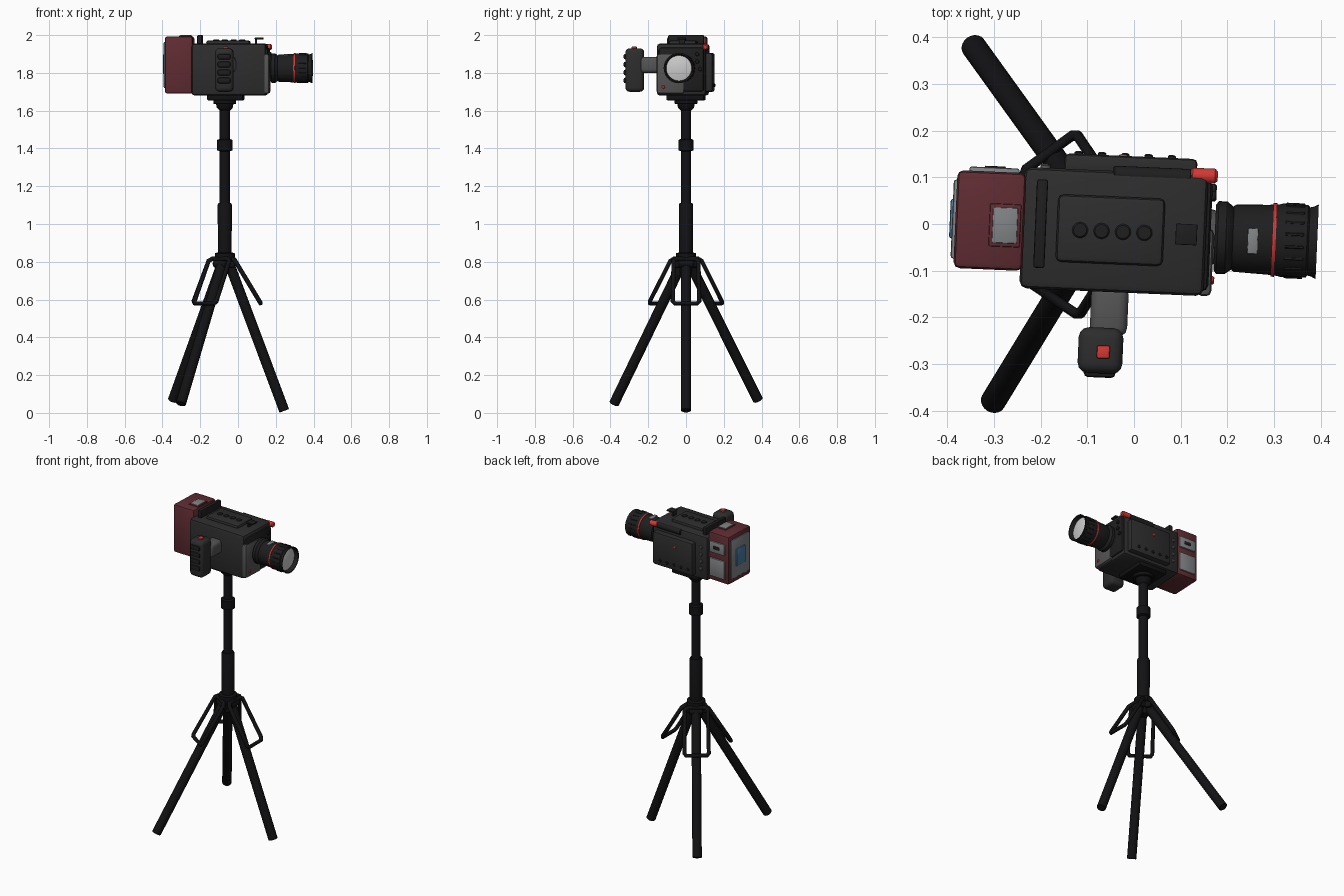
import bpy, bmesh
from math import sin, cos, pi, radians
from mathutils import Vector, Matrix

if "Cube" in bpy.data.objects:
    bpy.data.objects.remove(bpy.data.objects["Cube"])


def mat(name, r, g, b):
    m = bpy.data.materials.new(name)
    m.diffuse_color = (r, g, b, 1)
    m.use_nodes = True
    m.node_tree.nodes["Principled BSDF"].inputs["Base Color"].default_value = m.diffuse_color
    return m


BLACK = mat("tripod_black", .006, .006, .007)
DARK = mat("body_dark", .026, .026, .027)
DARKER = mat("trim_dark", .013, .013, .014)
GREY = mat("grip_grey", .09, .09, .09)
LIGHT = mat("panel_grey", .22, .23, .24)
GLASS = mat("glass", .6, .6, .6)
MAROON = mat("pack_maroon", .115, .025, .032)
RED = mat("signal_red", .65, .04, .035)
BLUE = mat("screen_blue", .07, .2, .36)

# the camera sits on the head turned slightly clockwise
PIVOT = Vector((-.07, 0, 0))
TURN = Matrix.Translation(PIVOT) @ Matrix.Rotation(radians(-2.5), 4, 'Z') @ Matrix.Translation(-PIVOT)


def finish(name, bm, m, turn=True):
    bmesh.ops.recalc_face_normals(bm, faces=bm.faces)
    me = bpy.data.meshes.new(name)
    bm.to_mesh(me)
    bm.free()
    me.materials.append(m)
    ob = bpy.data.objects.new(name, me)
    bpy.context.collection.objects.link(ob)
    if turn:
        ob.matrix_world = TURN
    bpy.ops.object.select_all(action='DESELECT')
    ob.select_set(True)
    bpy.context.view_layer.objects.active = ob
    bpy.ops.object.shade_smooth_by_angle(angle=radians(35))
    return ob


def box(name, x, y, z, m, bevel=.006, seg=2, turn=True):
    """Bevelled box from (min, max) ranges."""
    bm = bmesh.new()
    bmesh.ops.create_cube(bm, size=1)
    for v in bm.verts:
        v.co = [(a + b) / 2 + c * (b - a) for (a, b), c in zip((x, y, z), v.co)]
    if bevel:
        bmesh.ops.bevel(bm, geom=list(bm.edges), offset=bevel, segments=seg, profile=.5, affect='EDGES')
    return finish(name, bm, m, turn)


def lathe(name, origin, axis, profile, m, n=32, turn=True):
    """Revolve (distance along axis, radius) points."""
    bm = bmesh.new()
    q = Vector(axis).to_track_quat('Z', 'Y')
    rings = [[bm.verts.new(Vector(origin) + q @ Vector((r * cos(2 * pi * i / n), r * sin(2 * pi * i / n), d)))
              for i in range(n)] for d, r in profile]
    for a, b in zip(rings, rings[1:]):
        for i in range(n):
            j = (i + 1) % n
            bm.faces.new((a[i], a[j], b[j], b[i]))
    bmesh.ops.remove_doubles(bm, verts=bm.verts, dist=1e-5)
    return finish(name, bm, m, turn)


def rod(name, p, q, r, m, n=20, turn=True, c=.003):
    d = Vector(q) - Vector(p)
    L = d.length
    return lathe(name, p, d, [(0, 0), (0, r - c), (c, r), (L - c, r), (L, r - c), (L, 0)], m, n, turn)


# ---------- tripod ----------
CX = -.07
lathe("centre_column", (CX, 0, 0), (0, 0, 1),
      [(.74, 0), (.74, .03), (.805, .035), (.81, .053), (.845, .053), (.85, .036), (1.10, .038), (1.11, .034),
       (1.11, .027), (1.385, .027), (1.39, .04), (1.445, .04), (1.45, .027), (1.60, .027), (1.615, .042),
       (1.645, .048), (1.65, .0)], BLACK, turn=False)
rod("head_disc", (CX, 0, 1.635), (CX, 0, 1.665), .06, BLACK, 32, False)
box("mount_plate", (-.16, .03), (-.1, .1), (1.655, 1.69), BLACK)

feet = [(.245, 0, .011), (-.345, .382, .066), (-.303, -.382, .047)]
for i, f in enumerate(feet):
    d = Vector((f[0] - CX, f[1], 0)).normalized()
    rod(f"leg_{i + 1}", (CX + d.x * .02, d.y * .02, .80), f, .027, BLACK, turn=False)
    rod(f"leg_hinge_{i + 1}", (CX + d.x * .035 - d.y * .04, d.y * .035 + d.x * .04, .79),
        (CX + d.x * .035 + d.y * .04, d.y * .035 - d.x * .04, .79), .022, BLACK, turn=False)

# closed wire braces hanging outside each leg
for i, az in enumerate((0, 126, 236)):
    a = radians(az)
    cu = bpy.data.curves.new(f"brace_{i + 1}", 'CURVE')
    cu.dimensions = '3D'
    cu.bevel_depth = .012
    cu.bevel_resolution = 2
    sp = cu.splines.new('POLY')
    pts = [(.045, -.05, .815), (.055, -.066, .805), (.183, -.07, .592), (.19, -.06, .58),
           (.19, .06, .58), (.183, .07, .592), (.055, .066, .805), (.045, .05, .815)]
    sp.points.add(len(pts) - 1)
    for p, (r, t, z) in zip(sp.points, pts):
        p.co = (CX + r * cos(a) - t * sin(a), r * sin(a) + t * cos(a), z, 1)
    sp.use_cyclic_u = True
    cu.materials.append(BLACK)
    ob = bpy.data.objects.new(f"brace_{i + 1}", cu)
    bpy.context.collection.objects.link(ob)
    bpy.ops.object.select_all(action='DESELECT')
    ob.select_set(True)
    bpy.context.view_layer.objects.active = ob
    bpy.ops.object.convert(target='MESH')

# ---------- camera body ----------
box("camera_body", (-.24, .155), (-.145, .115), (1.68, 1.955), DARK, .016)
box("front_plate", (.14, .172), (-.145, -.0), (1.69, 1.90), GREY, .012)
box("front_bezel", (.14, .165), (-.135, .105), (1.70, 1.935), DARKER, .014)
box("side_panel", (-.155, .13), (.10, .148), (1.70, 1.905), DARK, .01)
box("top_pad", (-.165, .065), (-.085, .06), (1.945, 1.972), DARK, .012)
for i in range(4):
    x = -.115 + i * .046
    rod(f"top_button_{i + 1}", (x, -.015, 1.96), (x, -.015, 1.976), .017, DARKER)
box("top_rail", (-.212, -.188), (-.10, .09), (1.94, 2.0), DARKER, .005)
box("shoe_stem", (.092, .102), (-.03, .002), (1.94, 1.985), DARKER, .002)
box("shoe_plate", (.09, .136), (-.037, .008), (1.978, 1.987), DARKER, .002)
rod("side_bar", (-.05, .108, 1.935), (.12, .108, 1.935), .018, DARKER, c=.004)
rod("side_bar_tip", (.115, .113, 1.937), (.175, .113, 1.937), .016, RED, c=.006)
for i in range(5):
    x = -.125 + i * .05
    rod(f"panel_button_{i + 1}", (x, .14, 1.735), (x, .154, 1.735), .009, DARKER, 16)
rod("record_light", (-.03, .14, 1.85), (-.03, .151, 1.85), .01, RED, 16)
for i in range(4):
    z = 1.75 + i * .045
    rod(f"rear_button_{i + 1}", (-.195, .11, z), (-.195, .123, z), .011, GREY, 16)
for i, (y, z) in enumerate(((.07, 1.90), (.07, 1.86), (.085, 1.82))):
    rod(f"front_knob_{i + 1}", (.155, y, z), (.174, y, z), .011, DARKER, 16)
rod("front_lamp", (.16, -.11, 1.725), (.177, -.11, 1.725), .009, RED, 16)

# ---------- lens ----------
LO = (0, -.018, 1.825)
lathe("lens_mount", LO, (1, 0, 0), [(.15, 0), (.15, .064), (.18, .056), (.18, 0)], GREY)
lathe("lens_flange", LO, (1, 0, 0), [(.174, 0), (.174, .07), (.18, .078), (.198, .078), (.214, .066), (.22, .05), (.22, 0)], DARKER)
lathe("lens_barrel", LO, (1, 0, 0),
      [(.213, 0), (.213, .069), (.218, .072), (.29, .075), (.312, .077), (.318, .079), (.372, .078), (.376, .073),
       (.384, .075), (.394, .08), (.394, .074), (.368, .066), (.368, 0)], DARKER, 48)
lathe("lens_ring", LO, (1, 0, 0), [(.297, .06), (.297, .079), (.305, .079), (.305, .06)], RED, 48)
lathe("lens_glass", LO, (1, 0, 0), [(.36, 0), (.36, .067), (.371, .067), (.379, .035), (.381, 0)], GLASS, 40)
for i in range(18):
    a = 2 * pi * i / 18
    y, z = LO[1] + .077 * cos(a), LO[2] + .077 * sin(a)
    rod(f"focus_rib_{i + 1}", (.325, y, z), (.365, y, z), .004, DARKER, 6, c=.001)
box("lens_scale", (.245, .267), (-.05, .005), (1.88, 1.899), LIGHT, .002)

# ---------- rear pack ----------
box("rear_pack", (-.383, -.235), (-.108, .102), (1.69, 1.993), MAROON, .013)
box("rear_frame", (-.390, -.375), (-.088, .082), (1.72, 1.965), LIGHT, .006)
box("rear_screen", (-.395, -.38), (-.045, .04), (1.79, 1.90), BLUE, .005)
box("upper_side_cover", (-.358, -.25), (.09, .111), (1.87, 1.94), LIGHT, .005)
box("side_slot", (-.325, -.28), (.1, .114), (1.895, 1.915), DARKER, .002)
box("lower_side_cover", (-.358, -.25), (.09, .111), (1.72, 1.835), LIGHT, .005)
box("top_window_frame", (-.31, -.243), (-.058, .034), (1.985, 1.997), MAROON, .003)
box("top_window", (-.303, -.25), (-.05, .026), (1.987, 2.0), LIGHT, .002)

# ---------- side grip ----------
box("grip_arm", (-.085, -.005), (-.24, -.13), (1.80, 1.885), GREY, .02, 3)
box("grip", (-.108, -.012), (-.32, -.222), (1.70, 1.93), DARK, .022, 3)
for i in range(4):
    z = 1.745 + i * .042
    box(f"finger_ridge_{i + 1}", (-.094, -.026), (-.329, -.30), (z, z + .03), DARKER, .009)
box("grip_button", (-.068, -.04), (-.288, -.26), (1.92, 1.939), RED, .004)
